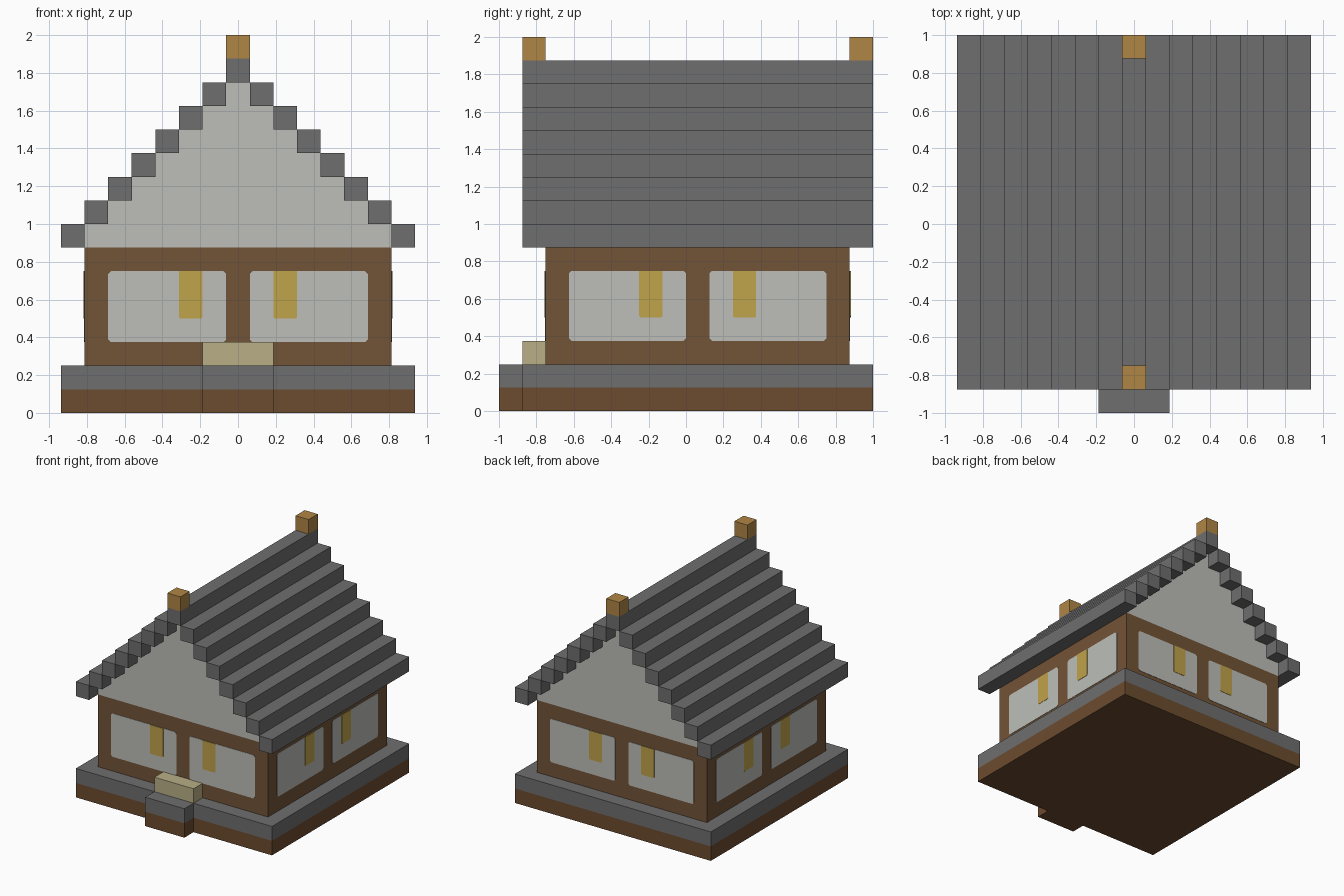
import bpy, bmesh, math
from mathutils import Matrix, Vector

cube = bpy.data.objects.get("Cube")
if cube:
    bpy.data.objects.remove(cube, do_unlink=True)

U = 0.125          # block size
H = U / 2
MID_Y = H          # centre of the house body
WALL = 6.5 * U     # half width of the walls
EAVE = 7 * U       # top of the timber walls


def material(name, r, g, b):
    m = bpy.data.materials.new(name)
    m.use_nodes = True
    m.diffuse_color = (r, g, b, 1)
    m.node_tree.nodes["Principled BSDF"].inputs["Base Color"].default_value = (r, g, b, 1)
    return m


STONE = material("grey stone", 0.156, 0.156, 0.156)
EARTH = material("earth brown", 0.15, 0.072, 0.029)
WOOD = material("timber brown", 0.171, 0.087, 0.038)
PLASTER = material("pale plaster", 0.51, 0.52, 0.485)
LAMP = material("lamp yellow", 0.527, 0.366, 0.07)
GOLD = material("finial gold", 0.434, 0.238, 0.06)
SAND = material("sandstone", 0.479, 0.429, 0.238)


def finish(bm, name, *mats):
    bmesh.ops.recalc_face_normals(bm, faces=bm.faces[:])
    mesh = bpy.data.meshes.new(name)
    bm.to_mesh(mesh)
    bm.free()
    for m in mats:
        mesh.materials.append(m)
    ob = bpy.data.objects.new(name, mesh)
    bpy.context.collection.objects.link(ob)
    return ob


def prism(points, y0, y1):
    """Extrude an x-z outline along y."""
    bm = bmesh.new()
    face = bm.faces.new([bm.verts.new((x, y0, z)) for x, z in points])
    ext = bmesh.ops.extrude_face_region(bm, geom=[face])
    verts = [g for g in ext["geom"] if isinstance(g, bmesh.types.BMVert)]
    bmesh.ops.translate(bm, verts=verts, vec=(0, y1 - y0, 0))
    return bm


def rect(x0, x1, z0, z1):
    return [(x0, z0), (x1, z0), (x1, z1), (x0, z1)]


def split_at(bm, z):
    """Cut at a height and give the faces above it the second material."""
    bmesh.ops.bisect_plane(bm, geom=bm.verts[:] + bm.edges[:] + bm.faces[:],
                           plane_co=(0, 0, z), plane_no=(0, 0, 1))
    for f in bm.faces:
        f.material_index = int(f.calc_center_median().z > z)


# Foundation and front step: earth below, stone above
for name, half, y0, y1 in (("foundation", WALL + U, -7 * U, 8 * U),
                           ("front_step", 1.5 * U, -8 * U, -7 * U)):
    bm = prism(rect(-half, half, 0, 2 * U), y0, y1)
    split_at(bm, U)
    finish(bm, name, EARTH, STONE)

finish(prism(rect(-1.5 * U, 1.5 * U, 2 * U, 3 * U), -7 * U, -6 * U), "door_step", SAND)

# House body with stepped gables: timber below the eaves, plaster above
right_side = [(WALL, 2 * U)]
for i in range(7):
    x, z = WALL - i * U, EAVE + (i + 1) * U
    right_side += [(x, z), (x - U, z)] if i < 6 else [(x, z)]
outline = right_side + [(-x, z) for x, z in reversed(right_side)]
bm = prism(outline, MID_Y - WALL, MID_Y + WALL)
split_at(bm, EAVE)
finish(bm, "house_body", WOOD, PLASTER)

# Roof courses, ridge beam and finials
for i in range(7):
    for side, label in ((1, "left"), (-1, "right")):
        xs = sorted((side * (WALL - i * U), side * (WALL + U - i * U)))
        finish(prism(rect(*xs, EAVE + i * U, EAVE + (i + 1) * U), -7 * U, 8 * U),
               f"roof_course_{label}_{i + 1}", STONE)
finish(prism(rect(-H, H, 14 * U, 15 * U), -7 * U, 8 * U), "ridge_beam", STONE)
for name, y in (("front_finial", -7 * U), ("back_finial", 7 * U)):
    finish(prism(rect(-H, H, 15 * U, 16 * U), y, y + U), name, GOLD)


# Window panes and lamps: thin plates with clipped corners, repeated on four walls
def clipped(x0, x1, z0, z1, c, top=True):
    pts = [(x0, z0 + c), (x0 + c, z0), (x1 - c, z0), (x1, z0 + c)]
    if top:
        return pts + [(x1, z1 - c), (x1 - c, z1), (x0 + c, z1), (x0, z1 - c)]
    return pts + [(x1, z1), (x0, z1)]


for k, wall in enumerate(("front", "left", "back", "right")):
    turn = Matrix.Translation((0, MID_Y, 0)) @ Matrix.Rotation(k * math.pi / 2, 4, 'Z')
    for s, label in ((-1, "a"), (1, "b")):
        pane = sorted((s * H, s * (H + 5 * U)))
        lamp = sorted((s * 1.5 * U, s * 2.5 * U))
        parts = (("window", clipped(*pane, 3 * U, 6 * U, 0.014), 0.003, PLASTER),
                 ("lamp", clipped(*lamp, 4 * U, 6 * U, 0.007, False), 0.006, LAMP))
        for part, pts, depth, mat in parts:
            bm = prism(pts, -WALL - depth, -WALL)
            bm.transform(turn)
            finish(bm, f"{wall}_{part}_{label}", mat)
